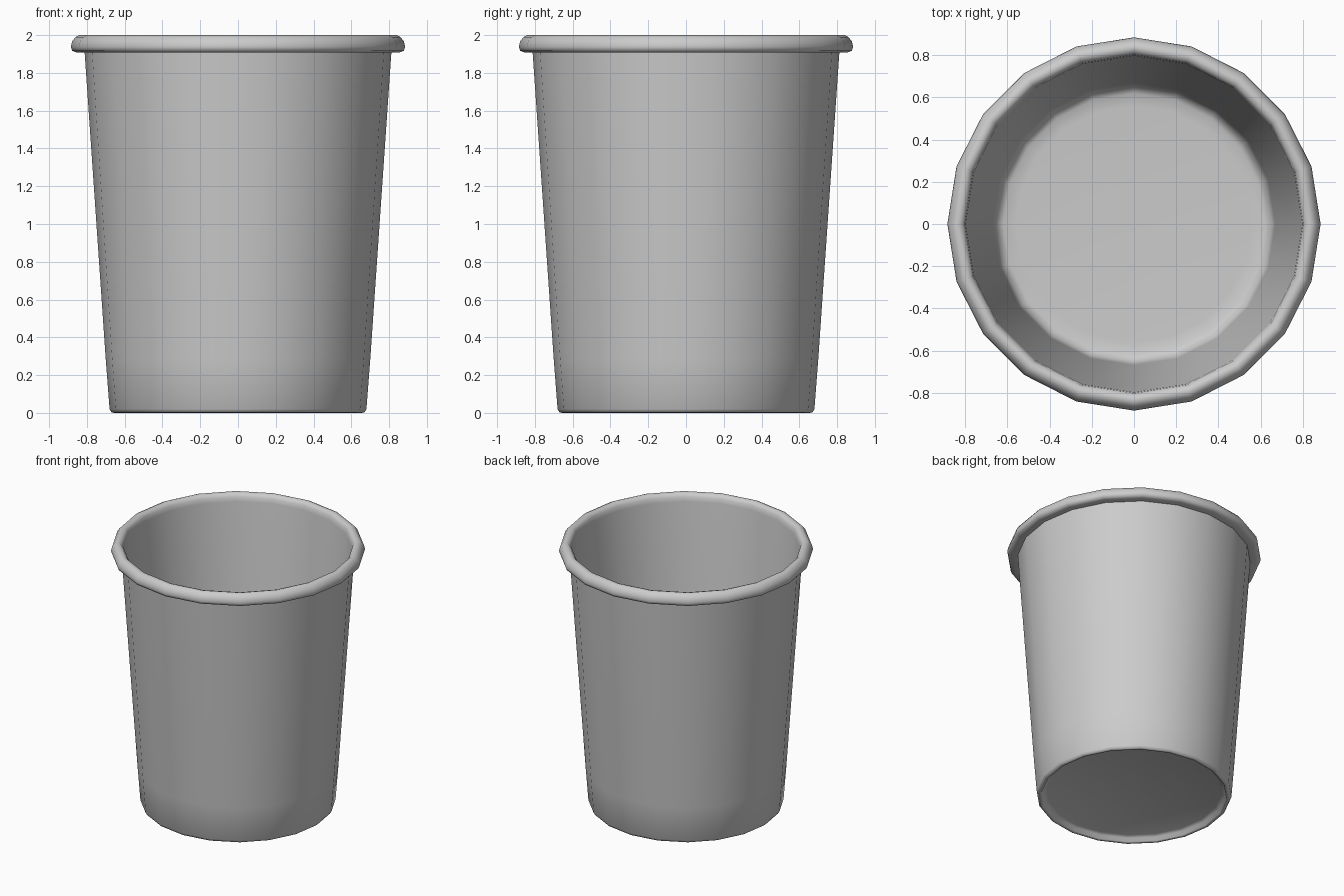
import bpy, bmesh
from math import cos, sin, pi, radians

if "Cube" in bpy.data.objects:
    bpy.data.objects.remove(bpy.data.objects["Cube"])

SIDES = 20

# Cross-section (radius, height): underside centre, foot lip, outer wall,
# rolled rim, inner wall, floor centre
profile = [
    (0, 0.04), (0.61, 0.04), (0.635, 0.03), (0.645, 0.005), (0.655, 0.0),
    (0.67, 0.003), (0.68, 0.02), (0.70, 0.28), (0.812, 1.908),
    (0.855, 1.908), (0.878, 1.917), (0.885, 1.937), (0.878, 1.967),
    (0.86, 1.99), (0.84, 2.0), (0.818, 1.994), (0.803, 1.975),
    (0.798, 1.94), (0.67, 0.26), (0.653, 0.08), (0.62, 0.064),
    (0.56, 0.06), (0, 0.06),
]


def lathe(name, pts, sides):
    bm = bmesh.new()
    rings = []
    for r, z in pts:
        n = 1 if r == 0 else sides
        rings.append([bm.verts.new((r * cos(2 * pi * i / sides),
                                    r * sin(2 * pi * i / sides), z))
                      for i in range(n)])
    for a, b in zip(rings, rings[1:]):
        for i in range(sides):
            j = (i + 1) % sides
            quad = [a[i % len(a)], a[j % len(a)], b[j % len(b)], b[i % len(b)]]
            bm.faces.new(list(dict.fromkeys(quad)))
    bmesh.ops.recalc_face_normals(bm, faces=bm.faces)
    mesh = bpy.data.meshes.new(name)
    bm.to_mesh(mesh)
    bm.free()
    obj = bpy.data.objects.new(name, mesh)
    bpy.context.collection.objects.link(obj)
    return obj


# Tapered bin, one continuous smooth shell
bin_obj = lathe("waste_bin", profile, SIDES)
bpy.context.view_layer.objects.active = bin_obj
bin_obj.select_set(True)
bpy.ops.object.shade_smooth_by_angle(angle=radians(60))
